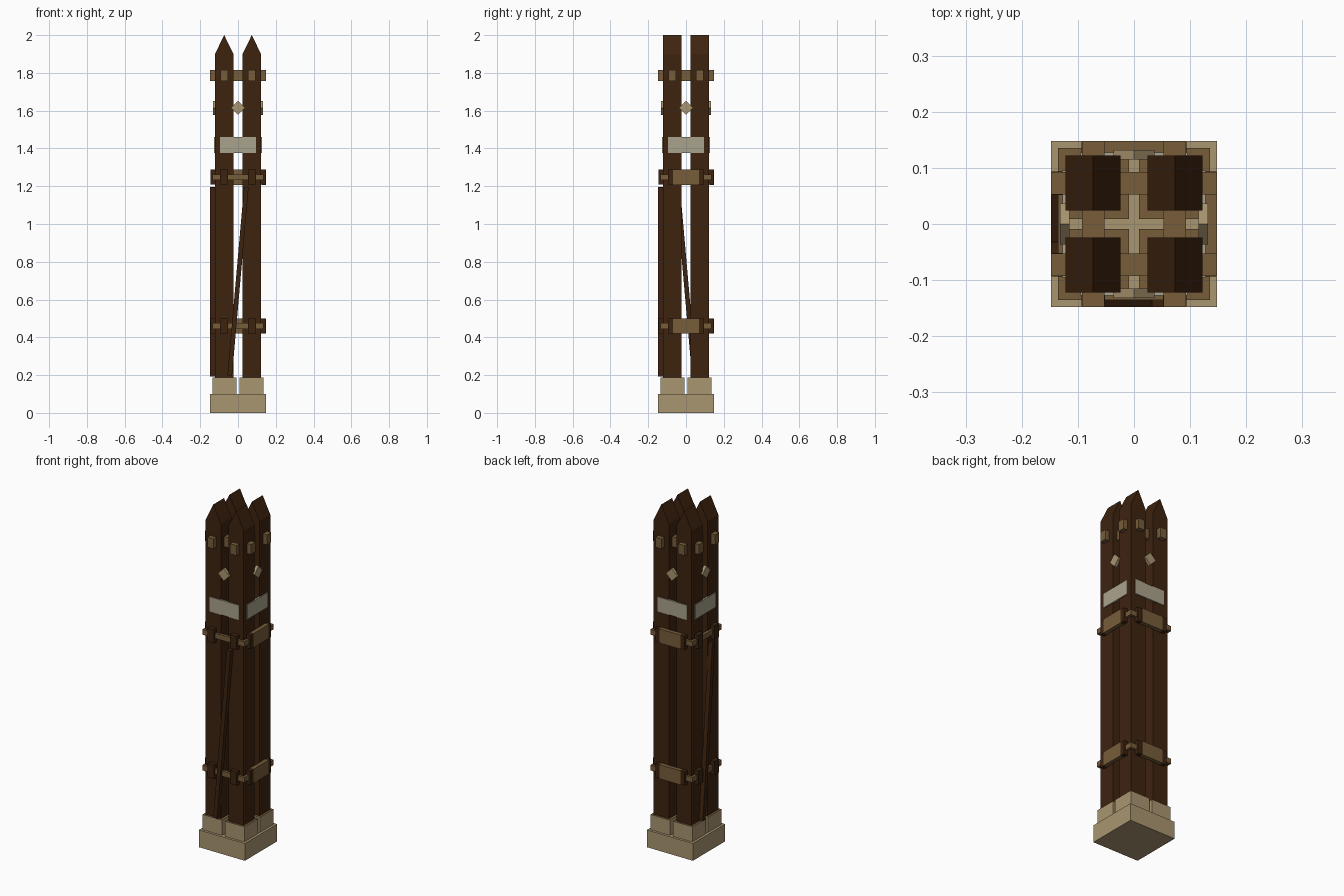
import bpy, bmesh
from math import radians, atan2, hypot, pi
from mathutils import Matrix, Vector

cube = bpy.data.objects.get("Cube")
if cube:
    bpy.data.objects.remove(cube, do_unlink=True)


def material(name, rgb):
    m = bpy.data.materials.new(name)
    m.use_nodes = True
    m.diffuse_color = (*rgb, 1)
    m.node_tree.nodes["Principled BSDF"].inputs["Base Color"].default_value = (*rgb, 1)
    return m


DARK = material("dark_wood", (0.048, 0.017, 0.005))
BROWN = material("brown_wood", (0.188, 0.109, 0.042))
STONE = material("pale_stone", (0.402, 0.305, 0.165))
GREY = material("pale_grey_board", (0.402, 0.366, 0.262))


def box(name, lo, hi, mat, turn=None, tilt=None):
    """Box between two corners, tilted about its own centre, then turned about z."""
    lo, hi = Vector(lo), Vector(hi)
    bm = bmesh.new()
    bmesh.ops.create_cube(bm, size=1)
    matrix = Matrix.Translation((lo + hi) / 2)
    if tilt:
        matrix = matrix @ Matrix.Rotation(tilt, 4, 'Y')
    matrix = matrix @ Matrix.Diagonal((*(hi - lo), 1))
    if turn:
        matrix = Matrix.Rotation(turn, 4, 'Z') @ matrix
    bm.transform(matrix)
    return finish(name, bm, mat)


def finish(name, bm, *mats):
    bmesh.ops.recalc_face_normals(bm, faces=bm.faces)
    me = bpy.data.meshes.new(name)
    bm.to_mesh(me)
    bm.free()
    for m in mats:
        me.materials.append(m)
    ob = bpy.data.objects.new(name, me)
    bpy.context.collection.objects.link(ob)
    return ob


EDGE = 0.148      # outermost reach of the whole tower
POST = 0.073      # post centre offset
HALF = 0.049      # post half width
SIDES = {"front": 0, "right": -pi / 2, "back": pi, "left": pi / 2}


def post(name, x, y):
    """Square post with a ridged top running front to back."""
    bm = bmesh.new()
    profile = [(-HALF, 0.18), (HALF, 0.18), (HALF, 1.9), (0, 2), (-HALF, 1.9)]
    face = bm.faces.new([bm.verts.new((x + px, y - HALF, z)) for px, z in profile])
    new = bmesh.ops.extrude_face_region(bm, geom=[face])["geom"]
    bmesh.ops.translate(bm, vec=(0, 2 * HALF, 0),
                        verts=[v for v in new if isinstance(v, bmesh.types.BMVert)])
    finish(name, bm, DARK)


# Stone base
box("stone_base", (-EDGE, -EDGE, 0), (EDGE, EDGE, 0.1), STONE)

# Four posts, each in its own footing with a brown top
for sx, x_name in ((-1, "right"), (1, "left")):
    for sy, y_name in ((-1, "front"), (1, "back")):
        tag = y_name + "_" + x_name
        post(tag + "_post", sx * POST, sy * POST)
        c, r = 0.0715, 0.0625
        foot = box(tag + "_footing", (sx * c - r, sy * c - r, 0.1),
                   (sx * c + r, sy * c + r, 0.188), STONE)
        foot.data.materials.append(BROWN)
        for p in foot.data.polygons:
            p.material_index = int(p.normal.z > 0.5)

# Crossing beams through the posts near the top
for s, tag in ((-1, "first"), (1, "second")):
    a, b = s * POST - 0.02, s * POST + 0.02
    box(tag + "_cross_beam", (-EDGE, a, 1.757), (EDGE, b, 1.815), BROWN)
    box(tag + "_long_beam", (a, -EDGE, 1.757), (b, EDGE, 1.815), BROWN)

# Everything fixed to each side, laid out on the front and turned round
for side, turn in SIDES.items():
    box(side + "_board", (-0.095, -0.127, 1.375), (0.095, -0.115, 1.46), GREY, turn)
    d = 0.026
    box(side + "_diamond", (-d, -0.132, 1.615 - d), (d, -0.115, 1.615 + d),
        STONE, turn, radians(45))

    # Two binding levels: rail, clamps, and a plate on the unbraced sides
    for z, level in ((0.46, "lower"), (1.248, "upper")):
        tag = side + "_" + level
        box(tag + "_rail", (-0.135, -0.135, z - 0.015), (0.135, -0.118, z + 0.015), BROWN, turn)
        for s, end in ((-1, "first"), (1, "second")):
            box(tag + "_" + end + "_clamp", (s * POST - 0.021, -0.146, z - 0.04),
                (s * POST + 0.021, -0.12, z + 0.04), DARK, turn)
        if side in ("back", "left"):
            box(tag + "_plate", (-0.068, -EDGE, z - 0.041), (0.068, -0.125, z + 0.041), BROWN, turn)

    # Long diagonal brace
    if side in ("front", "right"):
        run, rise = 0.088, 1.0
        half = hypot(run, rise) / 2
        box(side + "_brace", (-0.012, -EDGE, 0.695 - half), (0.012, -0.122, 0.695 + half),
            DARK, turn, atan2(run, rise))
